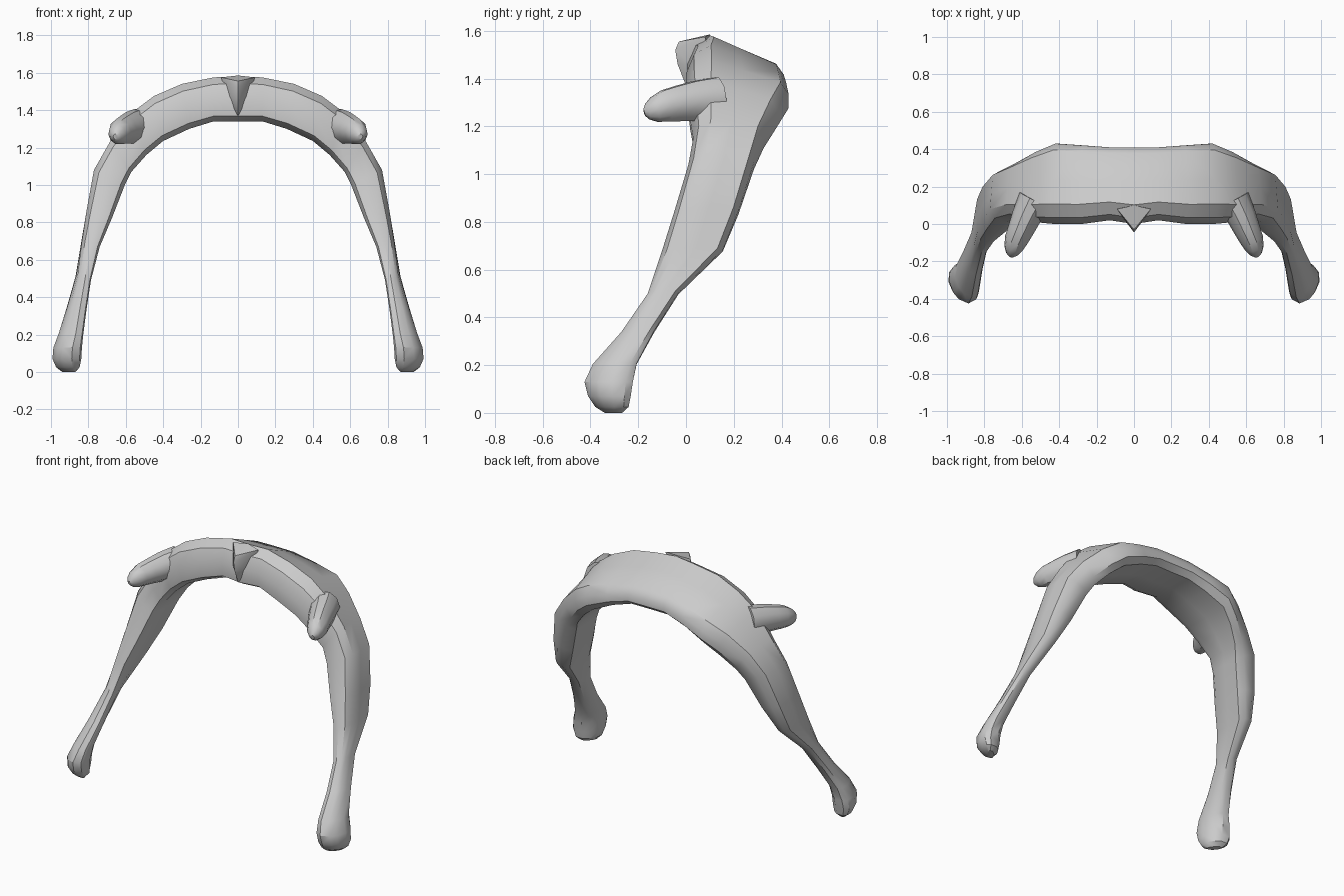
import bpy, bmesh, math
from mathutils import Vector

bone = bpy.data.materials.new("bone_grey")
bone.diffuse_color = (0.6, 0.6, 0.6, 1)


def finish(name, bm, mirror=False):
    bmesh.ops.recalc_face_normals(bm, faces=bm.faces[:])
    me = bpy.data.meshes.new(name)
    bm.to_mesh(me)
    bm.free()
    me.materials.append(bone)
    ob = bpy.data.objects.new(name, me)
    bpy.context.collection.objects.link(ob)
    bpy.context.view_layer.objects.active = ob
    ob.select_set(True)
    bpy.ops.object.shade_smooth_by_angle(angle=math.radians(35))
    ob.select_set(False)
    if mirror:
        m = ob.modifiers.new("mirror", "MIRROR")
        m.use_clip = True
    return ob


def loft(bm, rings, cap_start=True):
    loops = [[bm.verts.new(p) for p in r] for r in rings]
    n = len(loops[0])
    for a, b in zip(loops, loops[1:]):
        for i in range(n):
            j = (i + 1) % n
            bm.faces.new((a[i], a[j], b[j], b[i]))
    bm.faces.new(loops[-1])
    if cap_start:
        bm.faces.new(loops[0])


# Half arch: outer x, z, inner x, z, front y, back y, back thickness, roundness
stations = [
    (0.00, 1.58, 0.00, 1.34, 0.00, 0.41, 0.45, 0),
    (0.13, 1.575, 0.13, 1.34, 0.02, 0.41, 0.45, 0),
    (0.30, 1.54, 0.26, 1.30, 0.00, 0.42, 0.48, 0),
    (0.45, 1.475, 0.40, 1.235, 0.00, 0.43, 0.58, 0),
    (0.57, 1.385, 0.49, 1.16, 0.01, 0.385, 0.65, 0),
    (0.685, 1.23, 0.57, 1.07, 0.03, 0.325, 0.80, 0),
    (0.77, 1.08, 0.605, 1.00, 0.01, 0.285, 0.90, 0),
    (0.81, 0.86, 0.675, 0.82, -0.05, 0.22, 1.0, 0),
    (0.838, 0.69, 0.74, 0.67, -0.10, 0.155, 1.0, 0.1),
    (0.865, 0.51, 0.79, 0.49, -0.16, -0.03, 1.0, 0.4),
    (0.91, 0.35, 0.815, 0.33, -0.27, -0.13, 1.0, 0.7),
    (0.955, 0.21, 0.83, 0.20, -0.39, -0.20, 1.0, 1),
    (0.985, 0.13, 0.835, 0.13, -0.425, -0.215, 1.0, 1),
    (0.99, 0.07, 0.838, 0.07, -0.41, -0.225, 1.0, 1),
    (0.97, 0.025, 0.85, 0.025, -0.38, -0.235, 1.0, 1),
    (0.93, 0.00, 0.88, 0.00, -0.34, -0.265, 1.0, 1),
]
# Cross-section: fraction front to back, fraction inner to outer
section = [(0, 0.5), (0.02, 0.12), (0.14, 0), (0.5, 0), (0.9, 0), (1, 0.3),
           (1, 0.7), (0.92, 1), (0.55, 1), (0.25, 1), (0.08, 0.84)]
rings = []
for ox, oz, ix, iz, yf, yb, back, w in stations:
    ring = []
    for u, v in section:
        d = Vector((u - 0.5, v - 0.5)).normalized() * 0.5    # rounded towards the foot
        u += (d.x + 0.5 - u) * w
        v += (d.y + 0.5 - v) * w
        v *= 1 - (1 - back) * max(0, (u - 0.25) / 0.75)
        ring.append((ix + (ox - ix) * v + 0.05 * w * (u - 0.5),
                     yf + (yb - yf) * u, iz + (oz - iz) * v))
    rings.append(ring)
bm = bmesh.new()
loft(bm, rings, cap_start=False)
finish("arch", bm, mirror=True)

# Forward-hooked side knobs
path = [(0.53, 0.13, 1.31, 0.10), (0.575, 0.04, 1.305, 0.088), (0.605, -0.03, 1.295, 0.078),
        (0.63, -0.085, 1.285, 0.07), (0.645, -0.13, 1.27, 0.056),
        (0.653, -0.16, 1.262, 0.036), (0.655, -0.175, 1.258, 0.014)]
pts = [Vector(p[:3]) for p in path]
rings = []
for k, c in enumerate(pts):
    t = (pts[min(k + 1, len(pts) - 1)] - pts[max(k - 1, 0)]).normalized()
    side = t.cross(Vector((0, 0, 1))).normalized()
    up = side.cross(t)
    r = path[k][3]
    rings.append([c + r * (0.9 * math.cos(a) * side + math.sin(a) * up)
                  for a in (i * math.tau / 10 for i in range(10))])
bm = bmesh.new()
loft(bm, rings)
finish("side_knob", bm, mirror=True)

# Pointed keel at the middle of the front
bm = bmesh.new()
for p in [(0, -0.03, 1.555), (0, -0.045, 1.52), (0, -0.035, 1.46), (0, 0.0, 1.37),
          (0, 0.1, 1.585), (0, 0.1, 1.38)]:
    bm.verts.new(p)
for s in (-1, 1):
    for x, y, z in [(0.09, 0.08, 1.575), (0.05, 0.02, 1.46), (0.05, 0.1, 1.42)]:
        bm.verts.new((s * x, y, z))
bmesh.ops.convex_hull(bm, input=bm.verts[:])
finish("front_keel", bm)
